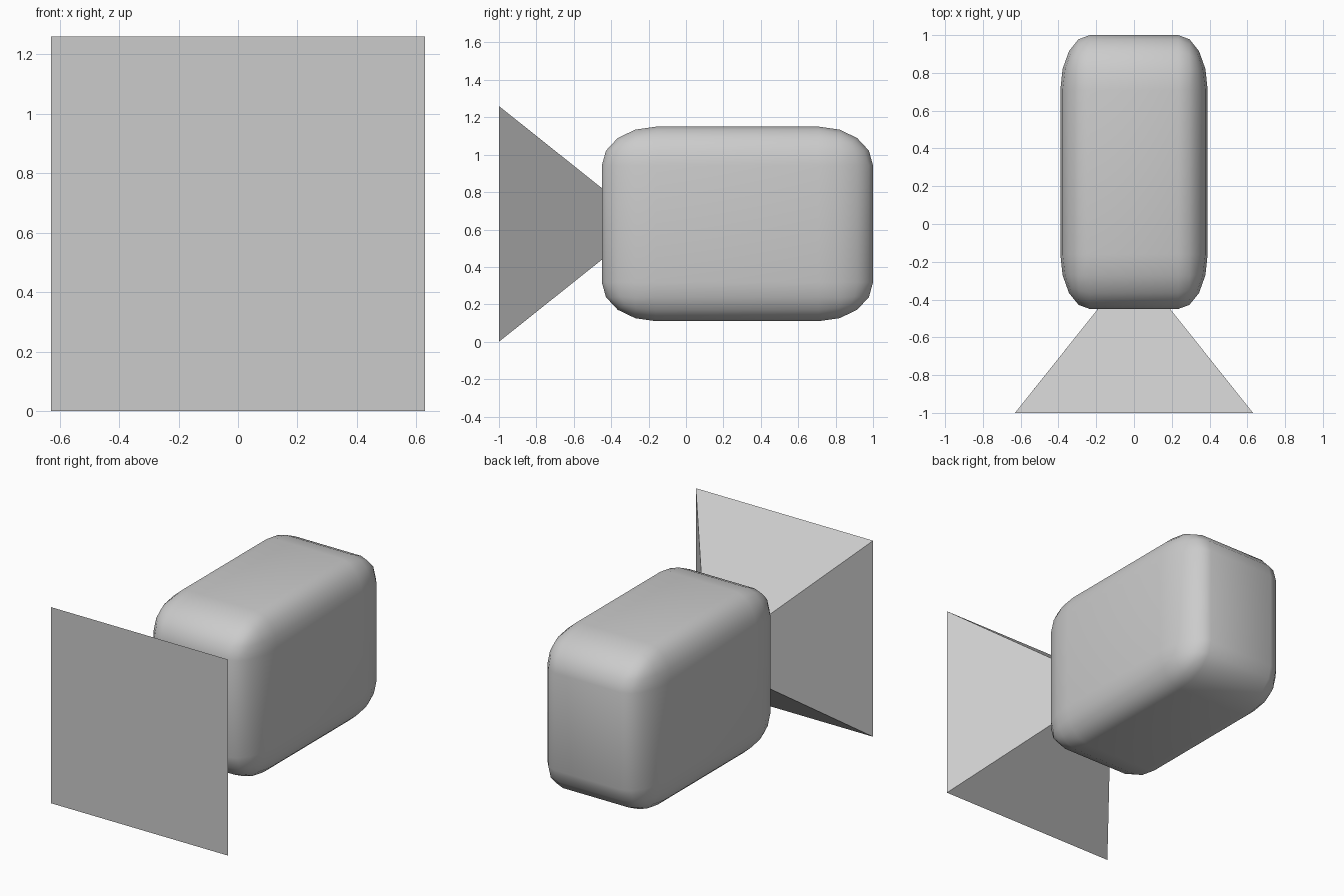
import bpy
import bmesh
from math import pi, sqrt
from mathutils import Matrix

if "Cube" in bpy.data.objects:
    bpy.data.objects.remove(bpy.data.objects["Cube"])

MID_Z = 0.63

# Camera body: unit cube, rounded before scaling so the fillet stretches with it
bpy.ops.mesh.primitive_cube_add(size=1, location=(0, 0.275, MID_Z))
body = bpy.context.object
body.name = "camera_body"
body.scale = (0.78, 1.45, 1.04)
bevel = body.modifiers.new("rounding", 'BEVEL')
bevel.width = 0.2
bevel.segments = 4
bpy.ops.object.shade_smooth()

# Lens hood: closed square pyramid, tip hidden inside the body
HALF, BACK, TIP = 0.63, -1.0, -0.21
depth = TIP - BACK
bm = bmesh.new()
bmesh.ops.create_cone(bm, cap_ends=True, segments=4, radius1=HALF * sqrt(2),
                      radius2=0, depth=depth)
bmesh.ops.remove_doubles(bm, verts=bm.verts, dist=1e-5)
# Line the base square up with the axes, whichever way the cone starts
start = next(v.co for v in bm.verts if v.co.z < 0)
turn = pi / 4 if min(abs(start.x), abs(start.y)) < 0.01 else 0
bm.transform(Matrix.Rotation(-pi / 2, 4, 'X') @ Matrix.Rotation(turn, 4, 'Z'))
bmesh.ops.recalc_face_normals(bm, faces=bm.faces)
mesh = bpy.data.meshes.new("lens_hood")
bm.to_mesh(mesh)
bm.free()
hood = bpy.data.objects.new("lens_hood", mesh)
hood.location = (0, (BACK + TIP) / 2, MID_Z)
bpy.context.collection.objects.link(hood)
